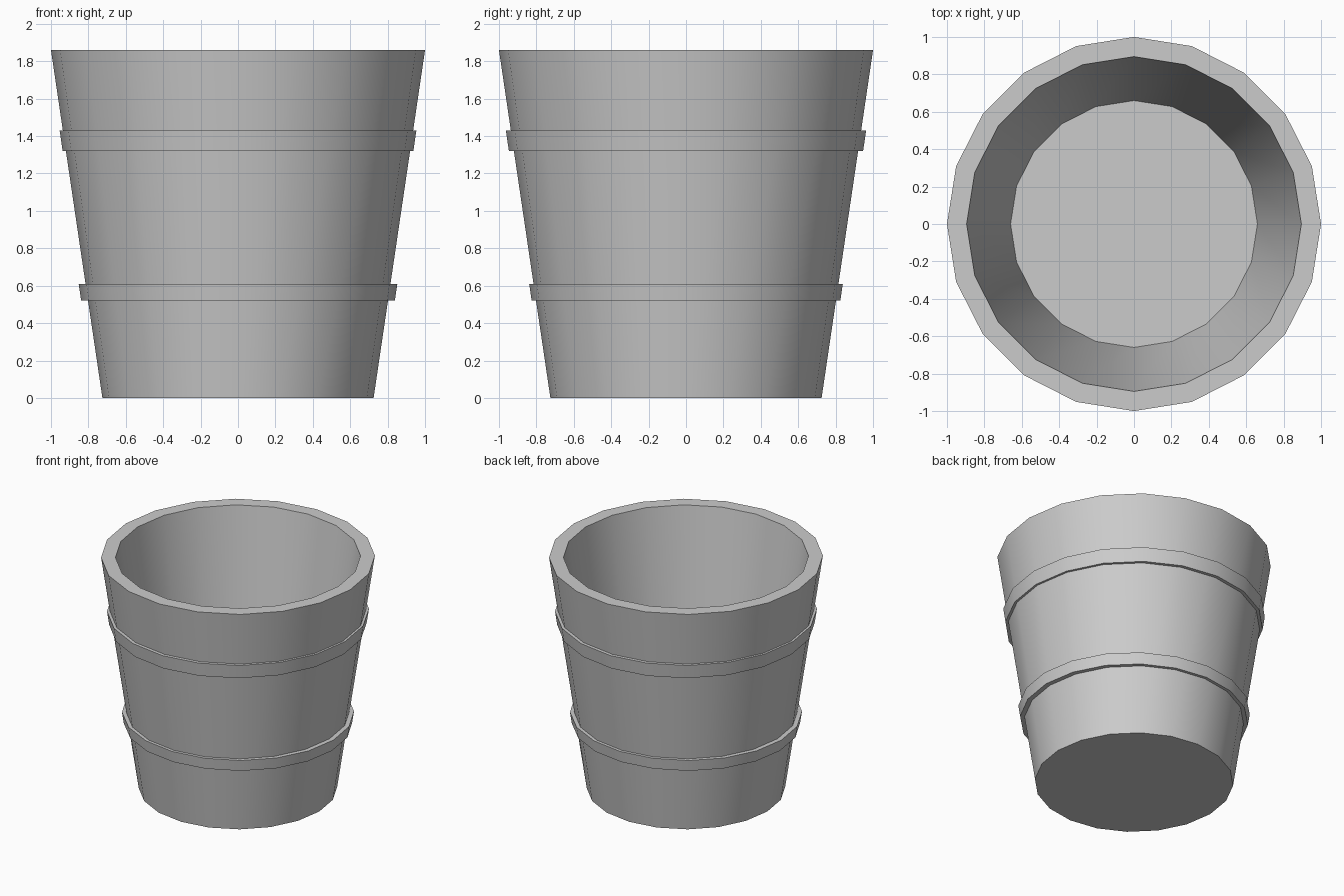
import bpy, math

cube = bpy.data.objects.get("Cube")
if cube:
    bpy.data.objects.remove(cube, do_unlink=True)

SIDES = 20
HEIGHT, R_BASE, R_TOP = 1.86, 0.725, 1.0

grey = bpy.data.materials.new("plain grey")
grey.use_nodes = True
colour = (0.6, 0.6, 0.6, 1)
grey.diffuse_color = colour
grey.node_tree.nodes["Principled BSDF"].inputs["Base Color"].default_value = colour


def wall_radius(z):
    return R_BASE + (R_TOP - R_BASE) * z / HEIGHT


def lathe(name, profile, closed, sx=1.0, sy=1.0):
    """Spin (radius, z) points about z; open profiles get flat end caps."""
    verts = [(r * sx * math.cos(a), r * sy * math.sin(a), z)
             for r, z in profile
             for a in (math.tau * i / SIDES for i in range(SIDES))]
    n = len(profile)
    faces = []
    for j in range(n if closed else n - 1):
        k = (j + 1) % n
        for i in range(SIDES):
            h = (i + 1) % SIDES
            faces.append((j * SIDES + i, j * SIDES + h, k * SIDES + h, k * SIDES + i))
    if not closed:
        faces.append(tuple(reversed(range(SIDES))))
        faces.append(tuple(range((n - 1) * SIDES, n * SIDES)))
    mesh = bpy.data.meshes.new(name)
    mesh.from_pydata(verts, [], faces)
    mesh.materials.append(grey)
    obj = bpy.data.objects.new(name, mesh)
    bpy.context.collection.objects.link(obj)
    bpy.ops.object.select_all(action="DESELECT")
    obj.select_set(True)
    bpy.context.view_layer.objects.active = obj
    bpy.ops.object.shade_smooth_by_angle(angle=math.radians(30))
    return obj


# Tapered bucket with thick wall and recessed floor
lathe("bucket_body", [(R_BASE, 0), (R_TOP, HEIGHT), (0.895, HEIGHT), (0.66, 0.24)], False)


# Raised hoops, slightly oval
def hoop(name, z0, z1, rise, sx, sy):
    inner0, inner1 = wall_radius(z0) - 0.04, wall_radius(z1) - 0.04
    outer0, outer1 = wall_radius(z0) + rise, wall_radius(z1) + rise
    lathe(name, [(inner0, z0), (outer0, z0), (outer1, z1), (inner1, z1)], True, sx, sy)


hoop("upper_hoop", 1.32, 1.43, 0.022, 0.995, 1.005)
hoop("lower_hoop", 0.52, 0.61, 0.03, 1.008, 0.992)
